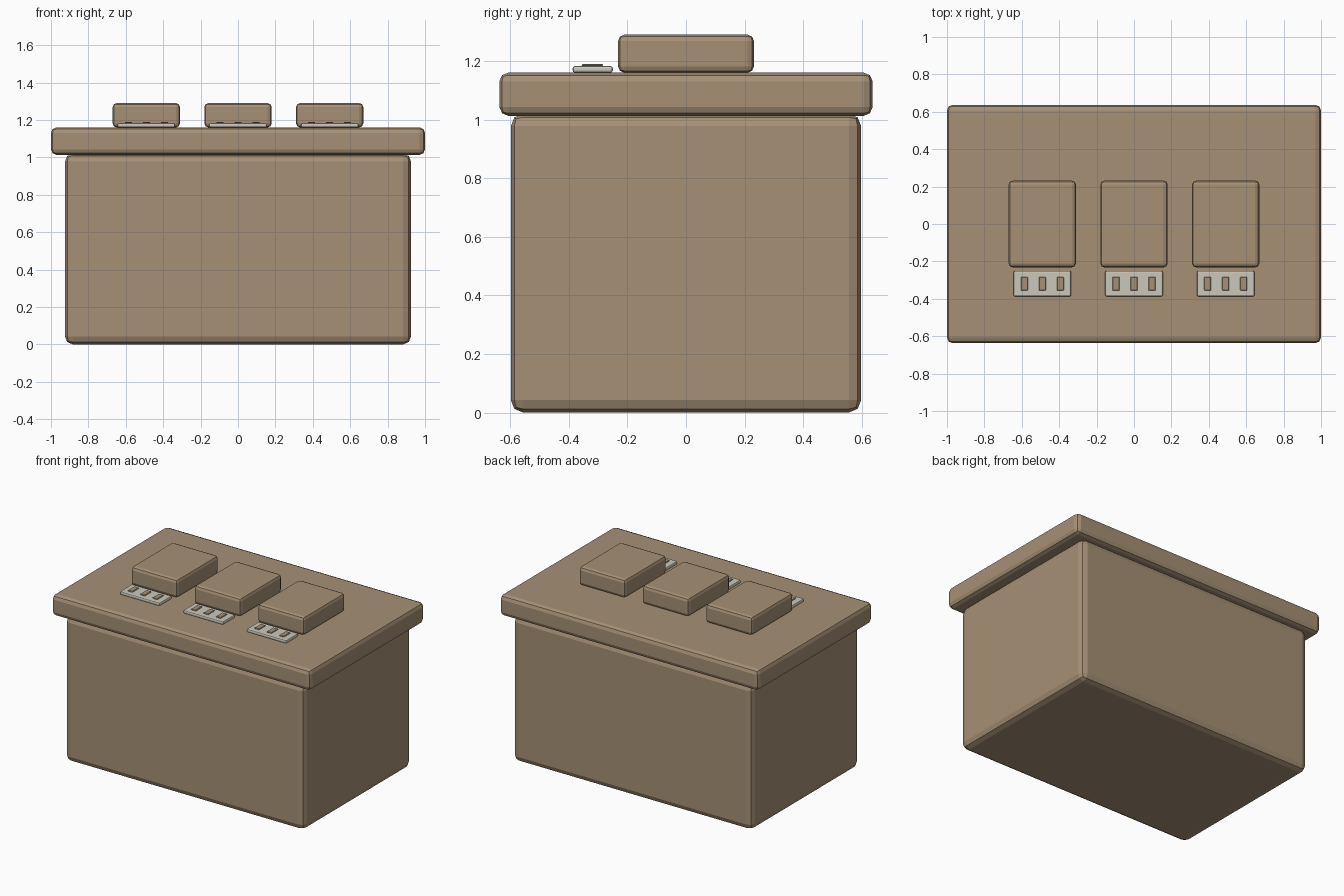
import bpy

cube = bpy.data.objects.get("Cube")
if cube:
    bpy.data.objects.remove(cube, do_unlink=True)


def make_material(name, rgb):
    mat = bpy.data.materials.new(name)
    mat.use_nodes = True
    mat.diffuse_color = (*rgb, 1)
    mat.node_tree.nodes["Principled BSDF"].inputs["Base Color"].default_value = (*rgb, 1)
    return mat


brown = make_material("warm brown", (0.38, 0.28, 0.18))
pale = make_material("pale grey", (0.60, 0.58, 0.50))


def rounded_box(name, low, high, bevel, mat, segments=2):
    """Box between two corners with rounded edges."""
    centre = [(a + b) / 2 for a, b in zip(low, high)]
    bpy.ops.mesh.primitive_cube_add(size=1, location=centre)
    obj = bpy.context.object
    obj.name = name
    obj.scale = [b - a for a, b in zip(low, high)]
    bpy.ops.object.transform_apply(location=False, rotation=False, scale=True)
    obj.data.materials.append(mat)
    if bevel:
        mod = obj.modifiers.new("Rounded edges", "BEVEL")
        mod.width = bevel
        mod.segments = segments
    return obj


# Main box and overhanging lid
rounded_box("body", (-0.925, -0.598, 0), (0.925, 0.598, 1.02), 0.042, brown)
rounded_box("lid", (-1, -0.637, 1.013), (1, 0.637, 1.16), 0.03, brown)

# Three raised blocks, each with a small marked plate in front
for side, x in (("right", -0.49), ("middle", 0), ("left", 0.49)):
    rounded_box(side + "_block", (x - 0.18, -0.232, 1.16),
                (x + 0.18, 0.232, 1.29), 0.022, brown)
    rounded_box(side + "_plate", (x - 0.154, -0.387, 1.16),
                (x + 0.154, -0.25, 1.183), 0.008, pale)
    for i in (-1, 0, 1):
        mx = x + i * 0.096
        rounded_box(f"{side}_mark_{i + 2}", (mx - 0.019, -0.356, 1.182),
                    (mx + 0.019, -0.283, 1.19), 0.003, brown, 1)
